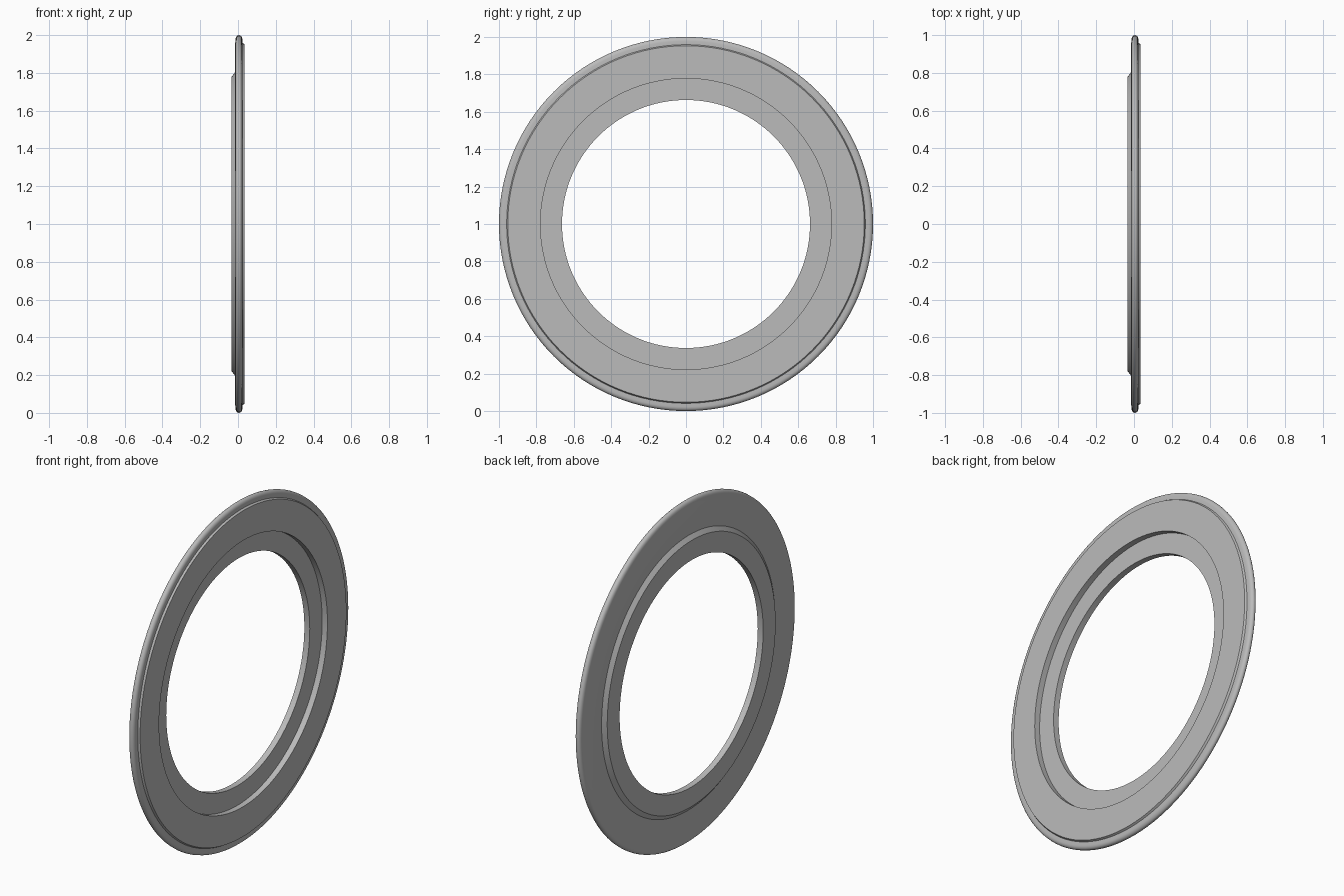
import bpy, bmesh, math
from mathutils import Matrix, Vector

cube = bpy.data.objects.get("Cube")
if cube:
    bpy.data.objects.remove(cube, do_unlink=True)

SEGMENTS = 128

grey = bpy.data.materials.new("plain grey")
grey.use_nodes = True
colour = (0.5, 0.5, 0.5, 1)
grey.diffuse_color = colour
grey.node_tree.nodes["Principled BSDF"].inputs["Base Color"].default_value = colour


def lathe(name, profile):
    """Spin a closed (x, radius) profile about the x axis."""
    bm = bmesh.new()
    verts = [bm.verts.new((x, 0, r)) for x, r in profile]
    edges = [bm.edges.new((a, b)) for a, b in zip(verts, verts[1:] + verts[:1])]
    bmesh.ops.spin(bm, geom=verts + edges, cent=(0, 0, 0), axis=(1, 0, 0),
                   angle=math.tau, steps=SEGMENTS, use_merge=True)
    bmesh.ops.remove_doubles(bm, verts=bm.verts, dist=1e-5)
    bmesh.ops.recalc_face_normals(bm, faces=bm.faces)
    bmesh.ops.translate(bm, verts=bm.verts, vec=Vector((0, 0, 1)))
    mesh = bpy.data.meshes.new(name)
    bm.to_mesh(mesh)
    bm.free()
    mesh.materials.append(grey)
    obj = bpy.data.objects.new(name, mesh)
    bpy.context.collection.objects.link(obj)
    bpy.ops.object.select_all(action='DESELECT')
    obj.select_set(True)
    bpy.context.view_layer.objects.active = obj
    bpy.ops.object.shade_smooth_by_angle(angle=math.radians(30))
    return obj


# Rounded outer edge, from the left-face shoulder to the back
rim = [(0.005 + 0.018 * math.cos(a), 0.978 + 0.022 * math.sin(a))
       for a in (math.pi * i / 8 for i in range(9))]

# Raised outer band, recessed inner step and boss on the far side
profile = ([(0.0, 0.663), (0.0, 0.778), (0.034, 0.778), (0.034, 0.953),
            (0.023, 0.959)] + rim +
           [(-0.016, 0.945), (-0.016, 0.803), (-0.035, 0.778), (-0.035, 0.663)])
lathe("flanged_ring", profile)
